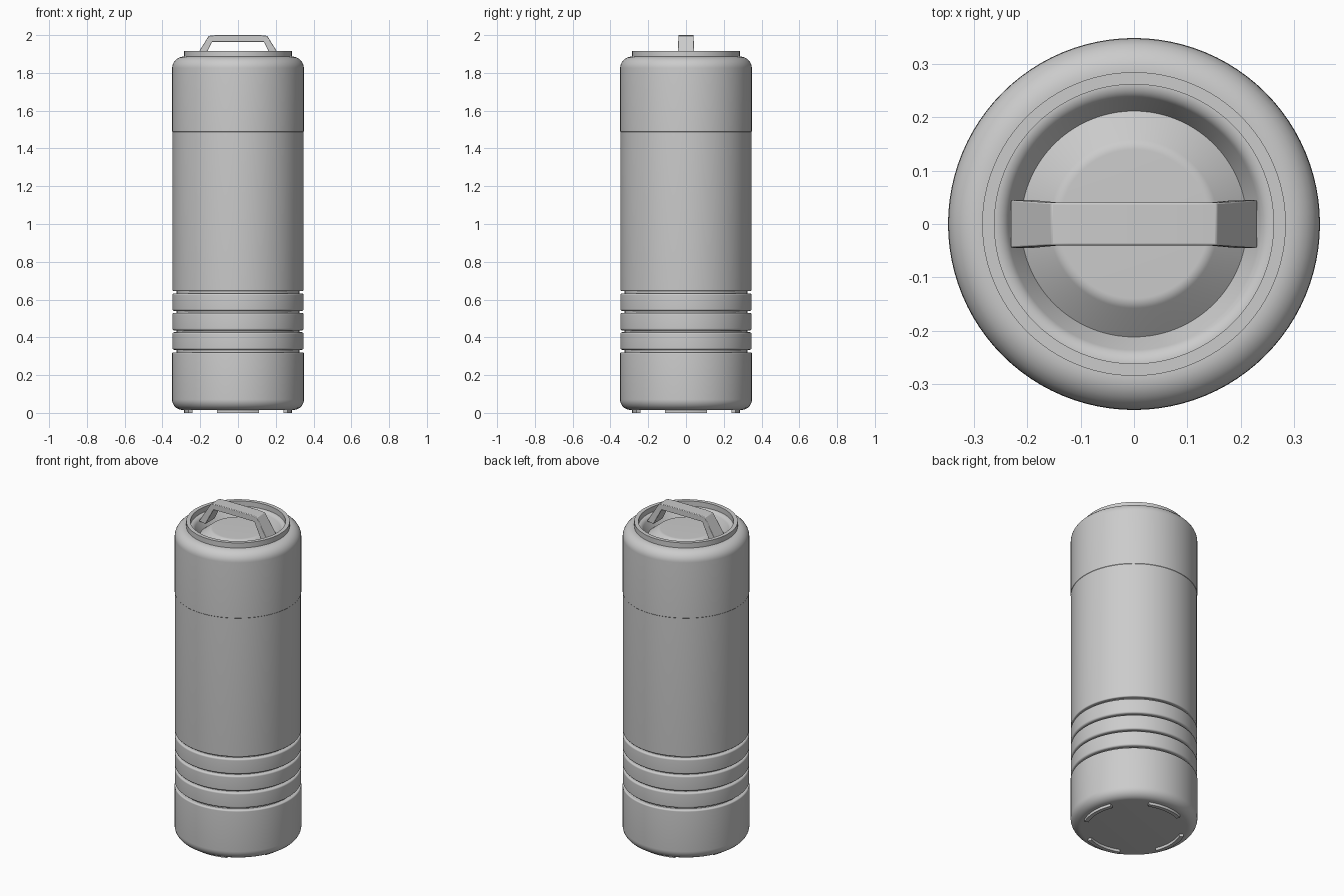
import bpy, bmesh, math
from mathutils import Vector

if "Cube" in bpy.data.objects:
    bpy.data.objects.remove(bpy.data.objects["Cube"])

SEG = 96


def finish(name, bm, angle=35):
    bmesh.ops.remove_doubles(bm, verts=bm.verts, dist=1e-5)
    bmesh.ops.recalc_face_normals(bm, faces=bm.faces)
    me = bpy.data.meshes.new(name)
    bm.to_mesh(me)
    bm.free()
    ob = bpy.data.objects.new(name, me)
    bpy.context.collection.objects.link(ob)
    bpy.ops.object.select_all(action='DESELECT')
    ob.select_set(True)
    bpy.context.view_layer.objects.active = ob
    bpy.ops.object.shade_smooth_by_angle(angle=math.radians(angle))
    return ob


def rounded(points, steps=7):
    """Round profile corners; each point is (radius, z) or (radius, z, fillet)."""
    out = []
    for i, p in enumerate(points):
        c = Vector(p[:2])
        if len(p) == 2:
            out.append(c)
            continue
        a = (Vector(points[i - 1][:2]) - c).normalized()
        b = (Vector(points[i + 1][:2]) - c).normalized()
        half = a.angle(b) / 2
        f = p[2]
        mid = c + (a + b).normalized() * (f / math.sin(half))
        start = c + a * (f / math.tan(half)) - mid
        end = c + b * (f / math.tan(half)) - mid
        for k in range(steps + 1):
            out.append(mid + start.lerp(end, k / steps).normalized() * f)
    return out


def lathe(name, points, closed=False):
    bm = bmesh.new()
    vs = [bm.verts.new((r, 0, z)) for r, z in rounded(points)]
    pairs = list(zip(vs, vs[1:])) + ([(vs[-1], vs[0])] if closed else [])
    edges = [bm.edges.new(p) for p in pairs]
    bmesh.ops.spin(bm, geom=vs + edges, cent=(0, 0, 0), axis=(0, 0, 1),
                   angle=math.tau, steps=SEG)
    return finish(name, bm)


# Base cup, with rounded bottom
lathe("base", [(0, 0.016), (0.349, 0.016, 0.055), (0.349, 0.321, 0.008), (0.325, 0.321)])

# Three grip bands over a recessed core
lathe("grip_core", [(0.325, 0.315), (0.325, 0.65)])
for i in range(3):
    z0 = 0.334 + i * 0.103
    z1 = z0 + 0.093
    lathe(f"grip_band_{i + 1}", [(0.325, z0), (0.348, z0, 0.01), (0.348, z1, 0.01), (0.325, z1)])

# Main sleeve
lathe("body", [(0.325, 0.645), (0.347, 0.645, 0.006), (0.347, 1.488)])

# Upper shoulder, rolling into a recess with a raised plug
lathe("shoulder", [(0.347, 1.488), (0.3485, 1.49), (0.3485, 1.886, 0.06),
                   (0.245, 1.886, 0.03), (0.212, 1.825)])
lathe("plug", [(0.212, 1.825), (0.15, 1.875, 0.03), (0, 1.875)])

# Lid ring
lathe("lid_ring", [(0.262, 1.88), (0.285, 1.88), (0.285, 1.917), (0.262, 1.917)], closed=True)

# Carry handle: half outline mirrored in x, extruded in y, flared at the ends
half = [(0.116, 2.0), (0.155, 1.996), (0.232, 1.872)]
inner = [(0.188, 1.865), (0.137, 1.964)]
outline = half + inner
outline = outline + [(-x, z) for x, z in reversed(outline)]
bm = bmesh.new()
rows = []
for s in (-1, 1):
    rows.append([bm.verts.new((x, s * (0.04 if z > 1.9 else 0.045), z)) for x, z in outline])
n = len(outline)
for i in range(n):
    j = (i + 1) % n
    bm.faces.new((rows[0][i], rows[0][j], rows[1][j], rows[1][i]))
for row in rows:
    # top bar: outer corners and underside; legs: lower quads
    bm.faces.new([row[k] for k in (0, 1, 4, 5, 8, 9)])
    bm.faces.new([row[k] for k in (1, 2, 3, 4)])
    bm.faces.new([row[k] for k in (5, 6, 7, 8)])
handle = finish("handle", bm, 30)
bev = handle.modifiers.new("soft_edges", 'BEVEL')
bev.width = 0.003
bev.segments = 2
bev.limit_method = 'ANGLE'

# Four arc-shaped feet on the axes
for i in range(4):
    bm = bmesh.new()
    a0 = i * math.pi / 2 - math.radians(23)
    ring = [bm.verts.new((r * math.cos(a0), r * math.sin(a0), z))
            for r, z in ((0.262, 0), (0.285, 0), (0.285, 0.03), (0.262, 0.03))]
    start = bm.faces.new(ring)
    bmesh.ops.spin(bm, geom=[start] + ring + list(start.edges), cent=(0, 0, 0),
                   axis=(0, 0, 1), angle=math.radians(46), steps=12)
    finish(f"foot_{i + 1}", bm)
